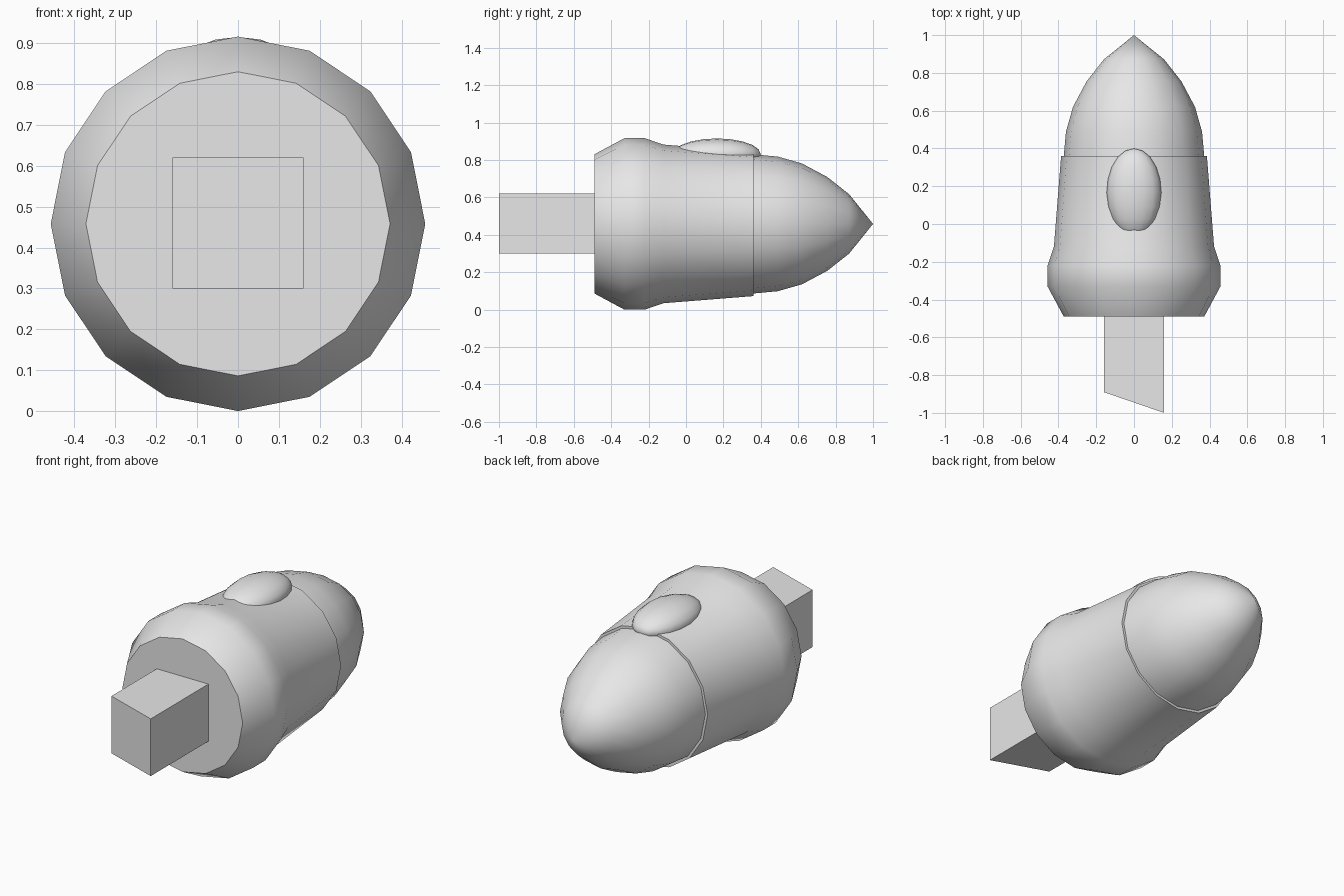
import bpy, bmesh, math
from mathutils import Matrix

if "Cube" in bpy.data.objects:
    bpy.data.objects.remove(bpy.data.objects["Cube"])

ZC = 0.458   # height of the long axis
SIDES = 16

grey = bpy.data.materials.new("light_grey")
grey.diffuse_color = (0.8, 0.8, 0.8, 1)
grey.use_nodes = True
grey.node_tree.nodes["Principled BSDF"].inputs["Base Color"].default_value = grey.diffuse_color


def finish(name, bm, smooth=True):
    bmesh.ops.recalc_face_normals(bm, faces=bm.faces[:])
    mesh = bpy.data.meshes.new(name)
    bm.to_mesh(mesh)
    bm.free()
    mesh.materials.append(grey)
    ob = bpy.data.objects.new(name, mesh)
    bpy.context.collection.objects.link(ob)
    if smooth:
        bpy.ops.object.select_all(action='DESELECT')
        ob.select_set(True)
        bpy.context.view_layer.objects.active = ob
        bpy.ops.object.shade_smooth_by_angle(angle=math.radians(42))
    return ob


def lathe(name, profile):
    """Revolve (y, radius) points around the long axis, capping open ends."""
    bm = bmesh.new()
    rings = []
    for y, r in profile:
        if r == 0:
            rings.append([bm.verts.new((0, y, ZC))])
            continue
        angles = [2 * math.pi * i / SIDES for i in range(SIDES)]
        rings.append([bm.verts.new((r * math.sin(a), y, ZC + r * math.cos(a))) for a in angles])
    for a, b in zip(rings, rings[1:]):
        for i in range(SIDES):
            j = (i + 1) % SIDES
            if len(b) == 1:
                bm.faces.new((a[i], a[j], b[0]))
            else:
                bm.faces.new((a[i], a[j], b[j], b[i]))
    for ring in (rings[0], rings[-1]):
        if len(ring) > 1:
            bm.faces.new(ring)
    return finish(name, bm)


# Main housing with a bulged collar
lathe("housing", [(-0.49, 0.372), (-0.33, 0.458), (-0.22, 0.458),
                  (-0.12, 0.424), (0.36, 0.386)])

# Pointed nose, slightly narrower than the housing
lathe("nose", [(0.36, 0.372), (0.49, 0.36), (0.62, 0.323), (0.755, 0.251),
               (0.872, 0.159), (1.0, 0)])

# Oval button on top
bm = bmesh.new()
bmesh.ops.create_uvsphere(bm, u_segments=16, v_segments=10, radius=1)
bm.transform(Matrix.Translation((0, 0.165, 0.83))
             @ Matrix.Diagonal((0.145, 0.235, 0.085, 1))
             @ Matrix.Rotation(math.pi / 2, 4, 'X'))
finish("top_button", bm)

# Square stem with a slanted end
bm = bmesh.new()
bmesh.ops.create_cube(bm, size=1)
for v in bm.verts:
    end_y = -0.89 if v.co.x < 0 else -1.0
    v.co = (0.32 * v.co.x, end_y if v.co.y < 0 else -0.45, 0.46 + 0.32 * v.co.z)
finish("stem", bm, smooth=False)
